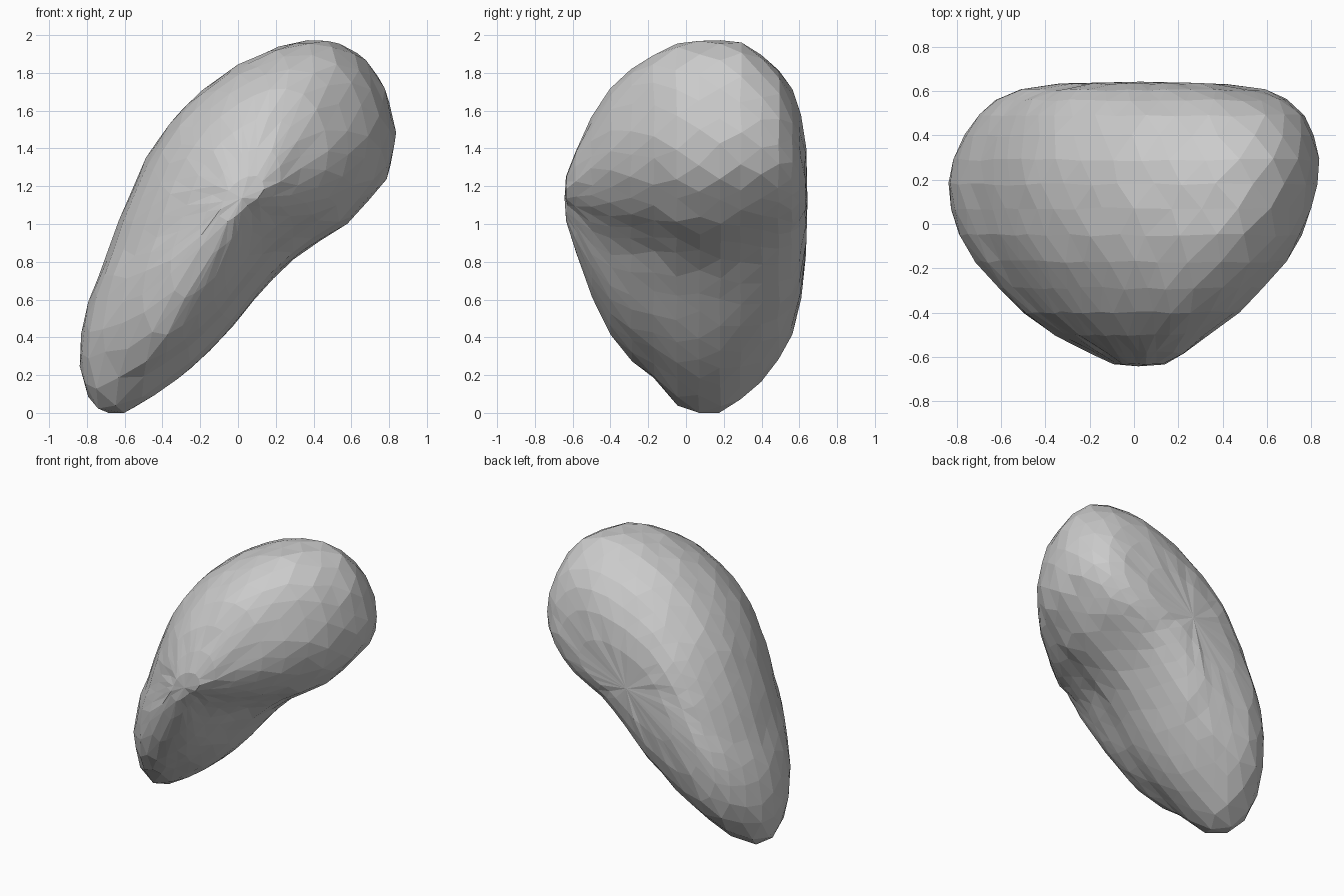
import bpy, bmesh, random
from mathutils import Vector

if "Cube" in bpy.data.objects:
    bpy.data.objects.remove(bpy.data.objects["Cube"])

random.seed(4)
SIDES = 34

# Leaning outline seen from the front (x, z), clockwise from the foot
outline = [(-0.68, 0), (-0.76, 0.03), (-0.82, 0.12), (-0.845, 0.28), (-0.83, 0.46),
           (-0.79, 0.62), (-0.72, 0.78), (-0.66, 0.96), (-0.60, 1.12), (-0.49, 1.36),
           (-0.36, 1.55), (-0.20, 1.72), (0.0, 1.86), (0.25, 1.97), (0.40, 2.0),
           (0.52, 1.99), (0.62, 1.95), (0.71, 1.86), (0.80, 1.70), (0.84, 1.50),
           (0.83, 1.38), (0.79, 1.24), (0.60, 1.02), (0.40, 0.90), (0.25, 0.79),
           (0.10, 0.62), (-0.10, 0.38), (-0.30, 0.20), (-0.55, 0.035), (-0.62, 0.005)]

# Slices front to back: y, x min, x max, z min, z max
slices = [(-0.63, -0.10, 0.14, 1.02, 1.27), (-0.58, -0.20, 0.23, 0.85, 1.42),
          (-0.50, -0.36, 0.34, 0.62, 1.58), (-0.40, -0.51, 0.48, 0.42, 1.74),
          (-0.29, -0.62, 0.59, 0.28, 1.84), (-0.17, -0.72, 0.69, 0.18, 1.92),
          (-0.05, -0.80, 0.77, 0.05, 1.97), (0.07, -0.835, 0.81, 0.0, 1.995),
          (0.18, -0.845, 0.835, 0.0, 2.0), (0.29, -0.825, 0.84, 0.06, 1.985),
          (0.40, -0.77, 0.82, 0.17, 1.92), (0.49, -0.71, 0.78, 0.28, 1.84),
          (0.56, -0.63, 0.70, 0.42, 1.73), (0.605, -0.52, 0.60, 0.60, 1.60),
          (0.632, -0.34, 0.42, 0.82, 1.42)]


def walk(points, t):
    """Point at fraction t of the closed outline's length."""
    pts = [Vector(p) for p in points]
    edges = list(zip(pts, pts[1:] + pts[:1]))
    d = (t % 1.0) * sum((b - a).length for a, b in edges)
    for a, b in edges:
        length = (b - a).length
        if d <= length:
            return a.lerp(b, d / length)
        d -= length
    return pts[0]


# Rings, staggered by half a step for irregular triangular facets
bm = bmesh.new()
rings = []
for k, (y, x0, x1, z0, z1) in enumerate(slices):
    ring = []
    for i in range(SIDES):
        p = walk(outline, (i + 0.5 * (k % 2) + random.uniform(-0.15, 0.15)) / SIDES)
        u, v = (p.x + 0.845) / 1.685, p.y / 2
        s = 1 + random.uniform(-0.012, 0.0)
        u, v = 0.5 + (u - 0.5) * s, 0.5 + (v - 0.5) * s
        ring.append(bm.verts.new((x0 + u * (x1 - x0), y + random.uniform(-0.006, 0.006),
                                  z0 + v * (z1 - z0))))
    rings.append(ring)

for k in range(len(rings) - 1):
    a, b = rings[k], rings[k + 1]
    for i in range(SIDES):
        j = (i + 1) % SIDES
        if k % 2 == 0:
            bm.faces.new((a[i], a[j], b[i]))
            bm.faces.new((a[j], b[j], b[i]))
        else:
            bm.faces.new((a[i], a[j], b[j]))
            bm.faces.new((a[i], b[j], b[i]))

# Front tip and flat back
for ring, centre in ((rings[0], (0.02, -0.643, 1.15)), (rings[-1], (0.03, 0.643, 1.13))):
    c = bm.verts.new(centre)
    for i in range(SIDES):
        bm.faces.new((ring[i], ring[(i + 1) % SIDES], c))

# Merge the crowded points at the tip
bmesh.ops.remove_doubles(bm, verts=bm.verts, dist=0.035)
bmesh.ops.recalc_face_normals(bm, faces=bm.faces)
bottom = min(v.co.z for v in bm.verts)
bmesh.ops.translate(bm, verts=bm.verts, vec=(0, 0, -bottom))
mesh = bpy.data.meshes.new("rock")
bm.to_mesh(mesh)
bm.free()
rock = bpy.data.objects.new("rock", mesh)
bpy.context.collection.objects.link(rock)
